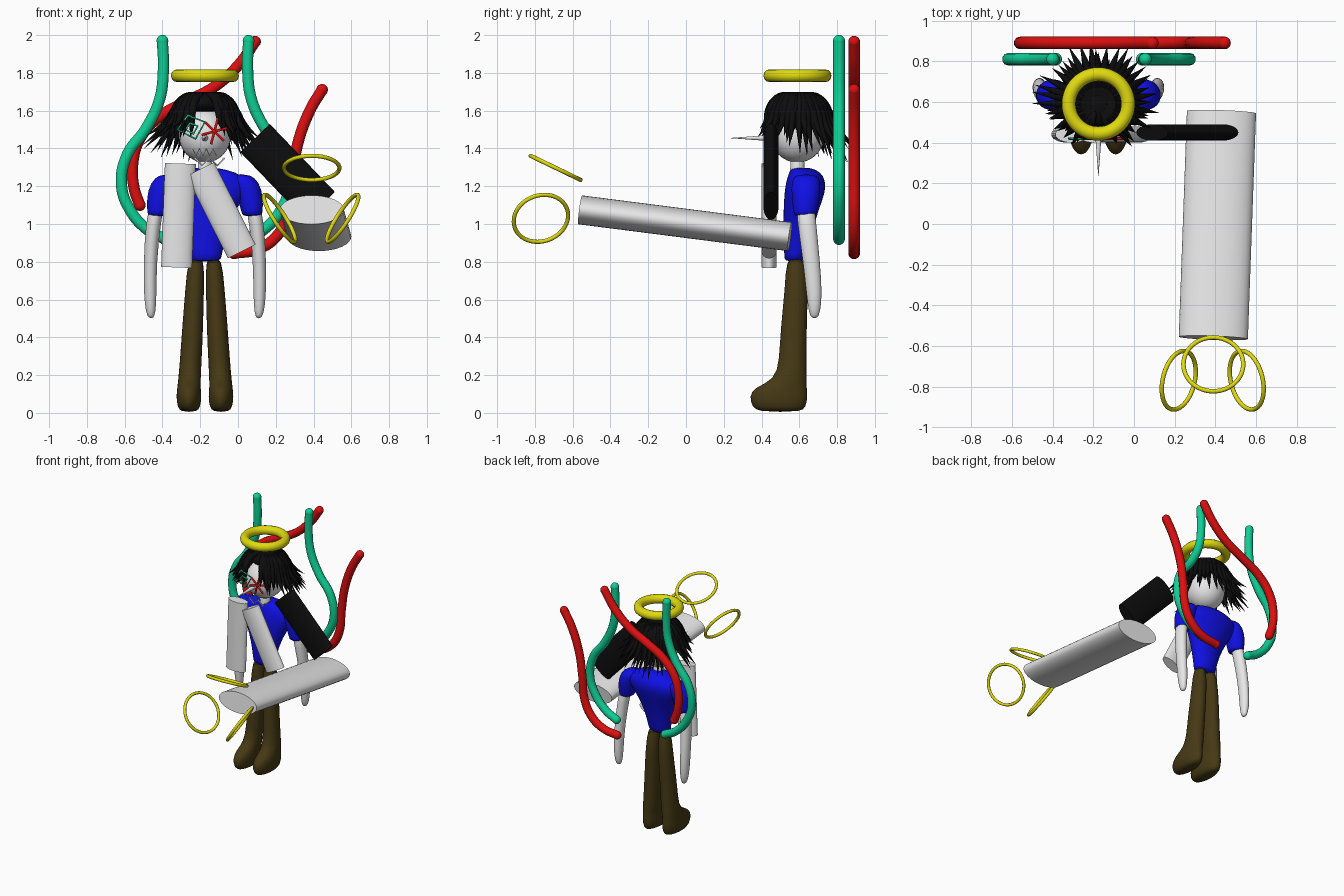
import bpy, bmesh, math, random
from mathutils import Vector, Matrix

if "Cube" in bpy.data.objects:
    bpy.data.objects.remove(bpy.data.objects["Cube"])
random.seed(4)
CX, CY = -0.175, 0.59  # body axis


def material(name, rgb):
    m = bpy.data.materials.new(name)
    m.use_nodes = True
    m.diffuse_color = (*rgb, 1)
    bsdf = next(n for n in m.node_tree.nodes if n.type == 'BSDF_PRINCIPLED')
    bsdf.inputs["Base Color"].default_value = (*rgb, 1)
    return m


WHITE = material("pale_grey", (0.8, 0.8, 0.8))
BLACK = material("black", (0.004, 0.004, 0.004))
BLUE = material("blue", (0.005, 0.005, 0.8))
BROWN = material("dark_brown", (0.06, 0.04, 0.007))
GOLD = material("yellow", (0.75, 0.7, 0.005))
GREEN = material("sea_green", (0.005, 0.62, 0.3))
RED = material("red", (0.72, 0.005, 0.005))


def finish(name, bm, mat, angle=40):
    bmesh.ops.recalc_face_normals(bm, faces=bm.faces)
    me = bpy.data.meshes.new(name)
    bm.to_mesh(me)
    bm.free()
    me.materials.append(mat)
    me.shade_smooth()
    me.set_sharp_from_angle(angle=math.radians(angle))
    ob = bpy.data.objects.new(name, me)
    bpy.context.collection.objects.link(ob)
    return ob


def loft(name, sections, mat, n=20):
    """Stack of level ellipses: (x, y, z, x radius, y radius)."""
    bm = bmesh.new()
    rings = []
    for x, y, z, rx, ry in sections:
        rings.append([bm.verts.new((x + rx * math.cos(2 * math.pi * i / n),
                                    y + ry * math.sin(2 * math.pi * i / n), z)) for i in range(n)])
    for a, b in zip(rings, rings[1:]):
        for i in range(n):
            bm.faces.new((a[i], a[(i + 1) % n], b[(i + 1) % n], b[i]))
    bm.faces.new(rings[0])
    bm.faces.new(rings[-1])
    ob = finish(name, bm, mat, 80)
    sub = ob.modifiers.new("smooth", 'SUBSURF')
    sub.levels = sub.render_levels = 1
    return ob


def ball(name, centre, size, mat):
    bm = bmesh.new()
    bmesh.ops.create_uvsphere(bm, u_segments=24, v_segments=16, radius=1,
                              matrix=Matrix.Translation(centre) @ Matrix.Diagonal((*size, 1)))
    return finish(name, bm, mat)


def flat_cylinder(name, p, q, half_w, half_h, side, mat, tip=1.0):
    """Cylinder from p to q, half_w wide along side, squashed to half_h."""
    p, q = Vector(p), Vector(q)
    axis = (q - p).normalized()
    h = axis.cross(Vector(side)).normalized()
    w = h.cross(axis)
    m = Matrix((w * half_w, h * half_h, axis * (q - p).length)).transposed().to_4x4()
    bm = bmesh.new()
    bmesh.ops.create_cone(bm, cap_ends=True, segments=32, radius1=1, radius2=tip, depth=1,
                          matrix=Matrix.Translation((p + q) / 2) @ m)
    return finish(name, bm, mat)


def ring(name, centre, normal, major, minor):
    bm = bmesh.new()
    n, k = 48, 12
    rot = Vector(normal).to_track_quat('Z', 'Y').to_matrix()
    grid = []
    for i in range(n):
        a = 2 * math.pi * i / n
        row = []
        for j in range(k):
            b = 2 * math.pi * j / k
            r = major + minor * math.cos(b)
            co = Vector((r * math.cos(a), r * math.sin(a), minor * math.sin(b)))
            row.append(bm.verts.new(rot @ co + Vector(centre)))
        grid.append(row)
    for i in range(n):
        for j in range(k):
            a, b = grid[i], grid[(i + 1) % n]
            bm.faces.new((a[j], b[j], b[(j + 1) % k], a[(j + 1) % k]))
    return finish(name, bm, GOLD, 80)


def wire(name, paths, radius, mat, smooth=False, closed=False, taper=None, res=3):
    """Round bars swept along one or more paths."""
    cu = bpy.data.curves.new(name, 'CURVE')
    cu.dimensions = '3D'
    cu.bevel_depth = radius
    cu.bevel_resolution = res
    cu.resolution_u = 6
    cu.use_fill_caps = True
    for pts in paths:
        sp = cu.splines.new('BEZIER')
        sp.bezier_points.add(len(pts) - 1)
        sp.use_cyclic_u = closed
        for i, (bp, co) in enumerate(zip(sp.bezier_points, pts)):
            bp.co = co
            bp.handle_left_type = bp.handle_right_type = 'AUTO' if smooth else 'VECTOR'
            if taper:
                bp.radius = taper[i]
    cu.materials.append(mat)
    ob = bpy.data.objects.new(name, cu)
    bpy.context.collection.objects.link(ob)
    return ob


# Head, neck and long pointed nose
ball("head", (CX, CY, 1.47), (0.138, 0.142, 0.145), WHITE)
loft("neck", [(CX, CY, 1.24, 0.05, 0.05), (CX, CY, 1.3, 0.035, 0.035), (CX, CY, 1.36, 0.04, 0.04)], WHITE)
flat_cylinder("nose", (CX, 0.47, 1.455), (CX, 0.23, 1.455), 0.018, 0.018, (1, 0, 0), WHITE, 0.02)

# Shirt, sleeves, arms and legs
loft("shirt", [(CX, 0.575, 0.8, 0.085, 0.055), (CX, 0.58, 0.83, 0.09, 0.06), (CX, 0.59, 0.95, 0.11, 0.075),
               (CX, 0.61, 1.08, 0.165, 0.095), (CX, 0.63, 1.17, 0.23, 0.11), (CX, 0.635, 1.23, 0.235, 0.105),
               (CX, 0.63, 1.275, 0.17, 0.085), (CX, 0.61, 1.3, 0.06, 0.05)], BLUE)
for side, s in (("right", -1), ("left", 1)):
    def at(d):
        return CX + s * d
    loft(side + "_sleeve", [(at(0.25), 0.63, 1.04, 0.052, 0.058), (at(0.25), 0.63, 1.06, 0.056, 0.062),
                            (at(0.24), 0.635, 1.14, 0.07, 0.075), (at(0.215), 0.635, 1.22, 0.075, 0.08),
                            (at(0.19), 0.635, 1.265, 0.05, 0.06)], BLUE)
    loft(side + "_arm", [(at(0.285), 0.68, 0.5, 0.012, 0.015), (at(0.287), 0.68, 0.53, 0.026, 0.03),
                         (at(0.29), 0.68, 0.62, 0.034, 0.042), (at(0.29), 0.665, 0.8, 0.035, 0.045),
                         (at(0.275), 0.64, 1.0, 0.04, 0.05), (at(0.25), 0.63, 1.12, 0.04, 0.05)], WHITE)
    loft(side + "_leg", [(at(0.085), 0.5, 0.005, 0.04, 0.11), (at(0.085), 0.492, 0.03, 0.062, 0.145),
                         (at(0.085), 0.49, 0.09, 0.068, 0.157), (at(0.085), 0.5, 0.135, 0.062, 0.14),
                         (at(0.082), 0.555, 0.175, 0.06, 0.085), (at(0.075), 0.565, 0.28, 0.058, 0.072),
                         (at(0.065), 0.57, 0.45, 0.056, 0.07), (at(0.055), 0.585, 0.65, 0.05, 0.062),
                         (at(0.045), 0.58, 0.84, 0.044, 0.05)], BROWN)

# Hair: tapering strands draped from the crown, parted over the face
strands = []
for layer, (count, reach, fall) in enumerate(((40, 0.30, 0.26), (34, 0.25, 0.28), (26, 0.21, 0.2))):
    for i in range(count):
        a = 2 * math.pi * (i + random.uniform(-0.3, 0.3)) / count - math.pi / 2
        front = max(0, -math.sin(a))
        if front > 0.93:
            continue
        r = reach * random.uniform(0.85, 1.1) * (1 - 0.2 * front)
        tip = 1.685 - fall * random.uniform(0.8, 1.15) * (1 - 0.25 * front) - 0.04 * max(0, math.sin(a))
        shape = ((0.04, 1.68), (0.1, 1.675), (0.165, 1.6), (0.16 + 0.4 * (r - 0.16), 1.6 * 0.5 + tip * 0.5), (r, tip))
        strands.append([(CX + d * math.cos(a), CY + d * math.sin(a), z) for d, z in shape])
wire("hair", strands, 0.022, BLACK, smooth=True, taper=(0.8, 1, 1, 0.7, 0.03), res=1)
ball("hair_crown", (CX, CY, 1.64), (0.11, 0.11, 0.055), BLACK)

# Face markings: green diamond, red star, stitched mouth and collar
diamond = ((-0.075, 0), (-0.02, 0.075), (0.07, 0.04), (0.02, -0.05))
wire("green_eye", [[(-0.245 + k * x, 0.42, 1.5 + k * z) for x, z in diamond] for k in (1, 0.45)],
     0.006, GREEN, closed=True)
star = []
for deg in (15, 75, 135):
    dx, dz = 0.07 * math.cos(math.radians(deg)), 0.07 * math.sin(math.radians(deg))
    star.append([(-0.125 - dx, 0.42, 1.49 - dz), (-0.125 + dx, 0.42, 1.49 + dz)])
wire("red_eye", star, 0.007, RED)
wire("mouth_stitches", [[(-0.24 + 0.018 * i, 0.445, 1.38 + 0.018 * (-1) ** i) for i in range(8)]], 0.003, WHITE)
wire("collar_stitches", [[(-0.23 + 0.04 * i, 0.47, 1.33 + 0.02 * (-1) ** i) for i in range(5)]], 0.005, WHITE)

# Flat floating limbs in front of the body
flat_cylinder("upright_limb", (-0.305, 0.44, 1.32), (-0.325, 0.44, 0.77), 0.082, 0.04, (1, 0, 0), WHITE)
flat_cylinder("slanted_limb", (-0.2, 0.44, 1.29), (0.02, 0.44, 0.855), 0.082, 0.04, (1, 0, 0), WHITE)
flat_cylinder("black_limb", (0.09, 0.45, 1.455), (0.435, 0.45, 1.095), 0.108, 0.04, (1, 0, 1), BLACK)
flat_cylinder("barrel", (0.43, 0.55, 0.933), (0.39, -0.56, 1.075), 0.17, 0.077, (1, 0, 0), WHITE)

# Halo and the three rings beyond the barrel
ring("halo", (CX, CY, 1.785), (0, 0, 1), 0.146, 0.034)
ring("top_ring", (0.39, -0.69, 1.297), (0, 0.135, 0.28), 0.147, 0.011)
for side, s in (("right", -1), ("left", 1)):
    ring(side + "_ring", (0.387 + s * 0.167, -0.768, 1.03), (s * 0.82, 0.2, -0.53), 0.147, 0.011)


# Wavy tubes behind the back
def tube(name, pts, y, mat):
    path = [(x, y, z) for x, z in pts]
    wire(name, [path], 0.031, mat, smooth=True)
    for label, end in (("top", path[0]), ("bottom", path[-1])):
        ball(name + "_" + label + "_end", end, (0.031,) * 3, mat)


wave = ((-0.4, 1.97), (-0.395, 1.82), (-0.415, 1.66), (-0.49, 1.5), (-0.585, 1.37),
        (-0.617, 1.21), (-0.575, 1.08), (-0.48, 0.97), (-0.385, 0.92))
tube("right_green_tube", wave, 0.81, GREEN)
tube("left_green_tube", [(2 * -0.172 - x, z) for x, z in wave], 0.81, GREEN)
tube("upper_red_tube", ((0.09, 1.965), (0.01, 1.85), (-0.12, 1.73), (-0.28, 1.645), (-0.42, 1.565),
                        (-0.52, 1.45), (-0.557, 1.32), (-0.55, 1.19), (-0.52, 1.1)), 0.89, RED)
tube("lower_red_tube", ((0.445, 1.71), (0.38, 1.6), (0.315, 1.42), (0.285, 1.23), (0.265, 1.05),
                        (0.2, 0.93), (0.1, 0.865), (-0.02, 0.845)), 0.89, RED)
